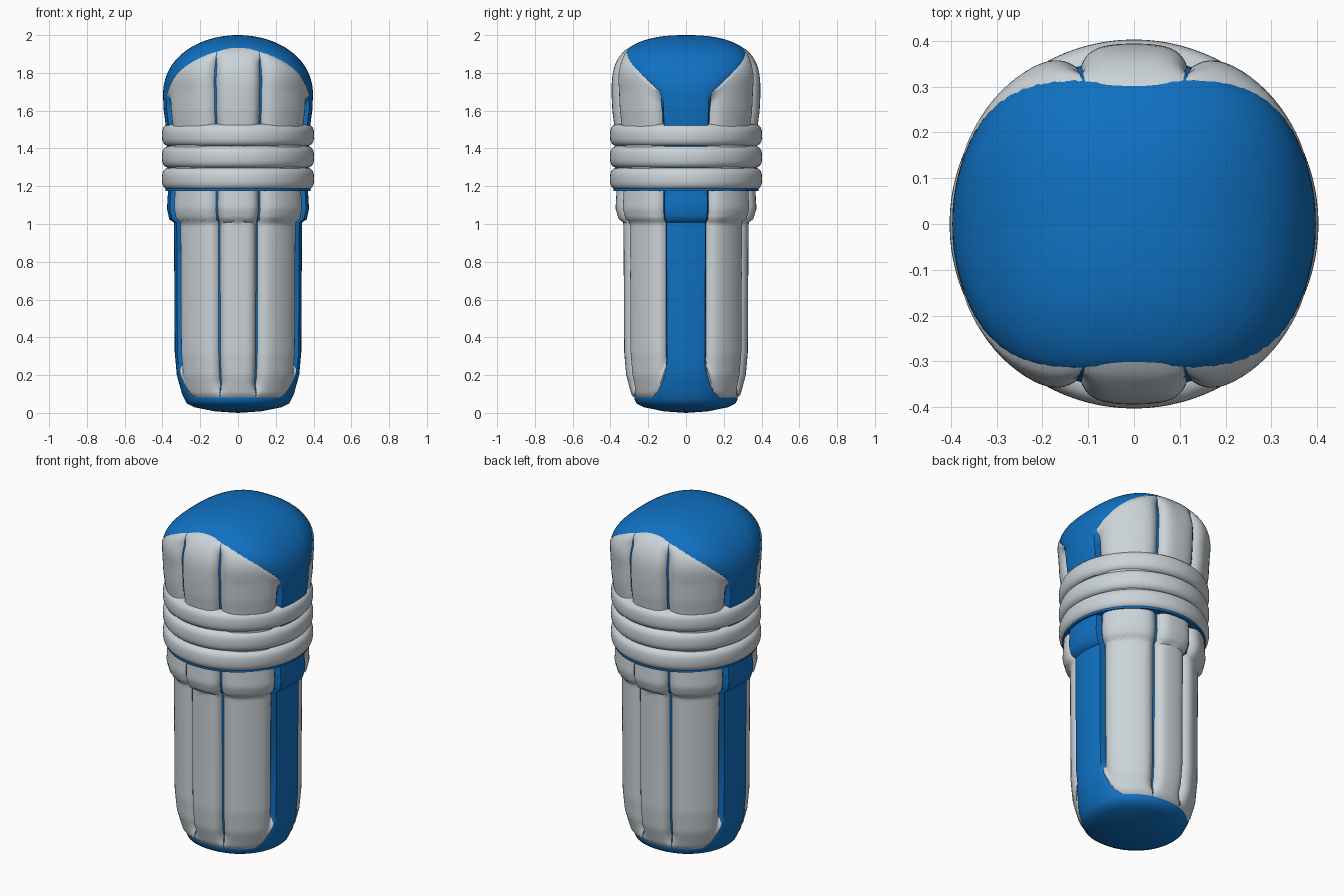
import bpy, bmesh
from math import sin, cos, tau, pi, radians, degrees, atan2

cube = bpy.data.objects.get("Cube")
if cube:
    bpy.data.objects.remove(cube)


def material(name, rgb):
    m = bpy.data.materials.new(name)
    m.use_nodes = True
    m.diffuse_color = (*rgb, 1)
    m.node_tree.nodes["Principled BSDF"].inputs["Base Color"].default_value = (*rgb, 1)
    return m


blue = material("blue", (0.005, 0.165, 0.54))
grey = material("light grey", (0.60, 0.655, 0.69))

CAP, TOP = 1.68, 2.0
GROOVE = 0.032
# Body half-width against height, below the domed cap
PROFILE = [(0, 0), (0.008, 0.12), (0.03, 0.23), (0.05, 0.272), (0.1, 0.296),
           (0.2, 0.324), (0.32, 0.335), (1.008, 0.339), (1.025, 0.364),
           (1.08, 0.376), (1.2, 0.369), (1.5, 0.38), (1.6, 0.393), (CAP, 0.397)]


def smooth(a, b, x):
    t = min(1, max(0, (x - a) / (b - a)))
    return t * t * (3 - 2 * t)


def half_widths(z):
    """Half-width along x and along y at a height."""
    if z >= CAP:
        t = min(1, (z - CAP) / (TOP - CAP))
        return 0.397 * (1 - t ** 2.2) ** 0.5, 0.39 * (1 - t ** 3.3) ** 0.417
    for (z0, r0), (z1, r1) in zip(PROFILE, PROFILE[1:]):
        if z <= z1:
            r = r0 + (r1 - r0) * (z - z0) / (z1 - z0)
            return r, r * (0.965 + 0.017 * smooth(1, 1.1, z))


def radius(ang, z):
    """Rounded-square radius of the padded surface."""
    rx, ry = half_widths(z)
    if rx < 1e-5 or ry < 1e-5:
        return 0
    n = 2.1 + 0.5 * smooth(CAP, 1.86, z)
    return (abs(cos(ang) / rx) ** n + abs(sin(ang) / ry) ** n) ** (-1 / n)


def off_front(ang):
    """Degrees away from the nearest of front and back."""
    return degrees(atan2(abs(cos(ang)), abs(sin(ang))))


def pad_top(ang):
    return 1.94 - 0.24 * (off_front(ang) / 70) ** 2


def pad_bottom(ang):
    return 0.08 + 0.13 * max(0, (off_front(ang) - 45) / 25) ** 3


def core_radius(ang, z):
    """Core sinks beneath the pads and stands proud at the sides."""
    a, r = off_front(ang), radius(ang, z)
    low, high = pad_bottom(ang), pad_top(ang)
    under = smooth(low, low + 0.06, z) * (1 - smooth(high - 0.08, high, z))
    return r - GROOVE * under * (1 - smooth(69.9, 72.4, a))


def grid_object(name, rows, mat, closed):
    """Skin rows of points, bottom to top, turning anticlockwise."""
    bm = bmesh.new()
    grid = [[bm.verts.new(p) for p in row] for row in rows]
    n = len(rows[0])
    for lo, hi in zip(grid, grid[1:]):
        for i in range(n if closed else n - 1):
            j = (i + 1) % n
            bm.faces.new((lo[i], lo[j], hi[j], hi[i]))
    bmesh.ops.remove_doubles(bm, verts=bm.verts, dist=1e-5)
    mesh = bpy.data.meshes.new(name)
    bm.to_mesh(mesh)
    bm.free()
    mesh.materials.append(mat)
    ob = bpy.data.objects.new(name, mesh)
    bpy.context.collection.objects.link(ob)
    bpy.ops.object.select_all(action='DESELECT')
    ob.select_set(True)
    bpy.context.view_layer.objects.active = ob
    bpy.ops.object.shade_smooth_by_angle(angle=radians(45))
    return ob


def polar(r, ang, z):
    return r * cos(ang), r * sin(ang), z


def lathe(name, section, mat, steps=96):
    return grid_object(name, [[polar(r, tau * i / steps, z) for i in range(steps)]
                              for r, z in section], mat, True)


# Blue core with domed cap and rounded foot
heights = [z for z, r in PROFILE]
heights += [0.07, 0.13, 0.16, 0.24, 0.28, 1.05, 1.13, 1.55, 1.64]
heights += [CAP + (TOP - CAP) * sin(pi / 2 * k / 24) for k in range(1, 25)]
grid_object("core_body", [[polar(core_radius(tau * i / 144, z), tau * i / 144, z)
                           for i in range(144)] for z in sorted(heights)], blue, True)


# Padded panels: one in the middle and one on each corner, front and back
def pad(name, centre, half, cols=24, rows=110):
    points = []
    for k in range(rows + 1):
        v = k / rows
        row = []
        for i in range(cols + 1):
            s = sin(pi / 2 * (2 * i / cols - 1))
            ang = radians(centre + half * s)
            low, high = pad_bottom(ang), pad_top(ang)
            z = low + (high - low) * v
            # Rolled side edges, blending flush at both ends
            ends = smooth(0, 0.05, v) * (1 - smooth(0.95, 1, v))
            roll = abs(s) ** (half / 4) * (GROOVE + 0.008) * ends
            lift = 0.004 if 0 < k < rows else -0.004
            row.append(polar(radius(ang, z) + lift - roll, ang, z))
        points.append(row)
    grid_object(name, points, grey, False)


for side, facing in (("front", 270), ("back", 90)):
    pad(side + "_middle_pad", facing, 18.9)
    for label, turn in (("a", -45), ("b", 45)):
        pad(side + "_corner_pad_" + label, facing + turn, 25.2)


# Three stacked grip rings with a squarish round section
def ring_section(z, steps=32):
    def bulge(c):
        return abs(c) ** (2 / 2.8) * (1 if c > 0 else -1)
    return [(0.345 + 0.058 * bulge(cos(tau * k / steps)),
             z + 0.06 * bulge(sin(tau * k / steps))) for k in range(steps + 1)]


for k, label in enumerate(("lower", "middle", "upper")):
    lathe(label + "_ring", ring_section(1.24 + 0.115 * k), grey)

# Blue lip beneath the rings
lathe("ring_lip", [(0.34, 1.176), (0.384, 1.176), (0.384, 1.2), (0.34, 1.2)], blue)
